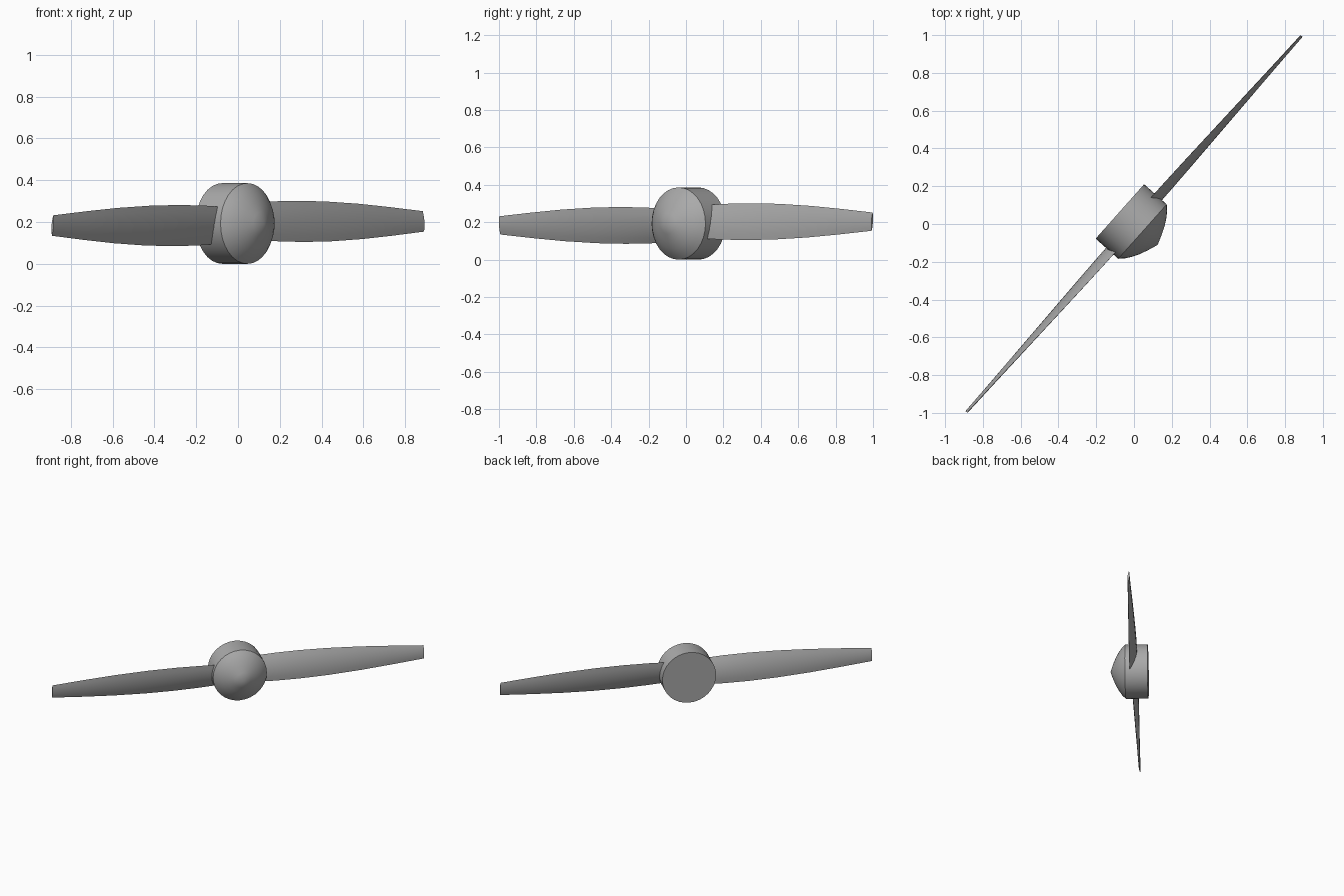
import bpy, bmesh, math
from mathutils import Matrix, Vector

cube = bpy.data.objects.get("Cube")
if cube:
    bpy.data.objects.remove(cube, do_unlink=True)

HUB_Z = 0.193
# Shaft runs along local x, blades along local y
PLACE = Matrix.Translation((0, 0, HUB_Z)) @ Matrix.Rotation(math.radians(-41.7), 4, "Z")

grey = bpy.data.materials.new("plain grey")
grey.use_nodes = True
COLOUR = (0.4, 0.4, 0.4, 1)
grey.diffuse_color = COLOUR
grey.node_tree.nodes["Principled BSDF"].inputs["Base Color"].default_value = COLOUR


def loft(name, rings, close_start=True, close_end=True):
    """Skin a list of equal-length point rings and place the result."""
    bm = bmesh.new()
    loops = [[bm.verts.new(PLACE @ Vector(p)) for p in ring] for ring in rings]
    n = len(loops[0])
    for a, b in zip(loops, loops[1:]):
        for i in range(n):
            j = (i + 1) % n
            bm.faces.new((a[i], a[j], b[j], b[i]))
    if close_start:
        bm.faces.new(loops[0])
    if close_end:
        bm.faces.new(loops[-1])
    bmesh.ops.remove_doubles(bm, verts=bm.verts, dist=0.0001)
    bmesh.ops.recalc_face_normals(bm, faces=bm.faces)
    mesh = bpy.data.meshes.new(name)
    bm.to_mesh(mesh)
    bm.free()
    mesh.materials.append(grey)
    obj = bpy.data.objects.new(name, mesh)
    bpy.context.collection.objects.link(obj)
    bpy.ops.object.select_all(action="DESELECT")
    obj.select_set(True)
    bpy.context.view_layer.objects.active = obj
    bpy.ops.object.shade_smooth_by_angle(angle=math.radians(32))
    return obj


def circle(x, r, n=32):
    return [(x, r * math.cos(math.tau * i / n), r * math.sin(math.tau * i / n)) for i in range(n)]


# Hub drum and pointed nose
loft("hub", [circle(-0.1, HUB_Z), circle(0.06, HUB_Z)], close_end=False)
nose = [(0.06, HUB_Z), (0.085, 0.168), (0.108, 0.136), (0.128, 0.1), (0.147, 0.056), (0.167, 0.00001)]
loft("nose_cone", [circle(x, r) for x, r in nose], False, False)


def blade_section(dist, chord, thick, twist, side, n=6):
    """Lens section; the other blade is the same turned half a turn."""
    us = [-1 + 2 * i / n for i in range(n + 1)]
    outline = [(u, 1) for u in us] + [(u, -1) for u in reversed(us[1:-1])]
    c, s = math.cos(math.radians(twist)), math.sin(math.radians(twist))
    ring = []
    for u, face in outline:
        z = u * chord / 2
        x = face * thick / 2 * (1 - u * u)
        ring.append((x * c - z * s, side * dist, side * (x * s + z * c) + side * 0.01)
                    if side > 0 else
                    (x * c - z * s, -dist, -(x * s + z * c) - 0.01))
    return ring


# distance from shaft, chord, thickness, twist
STATIONS = [(0.08, 0.182, 0.036, 17), (0.27, 0.198, 0.034, 15), (0.45, 0.202, 0.031, 13),
            (0.65, 0.194, 0.027, 11), (0.88, 0.171, 0.023, 9), (1.1, 0.138, 0.018, 7),
            (1.333, 0.098, 0.013, 5)]
for side, name in ((1, "left_blade"), (-1, "right_blade")):
    loft(name, [blade_section(*st, side) for st in STATIONS])
